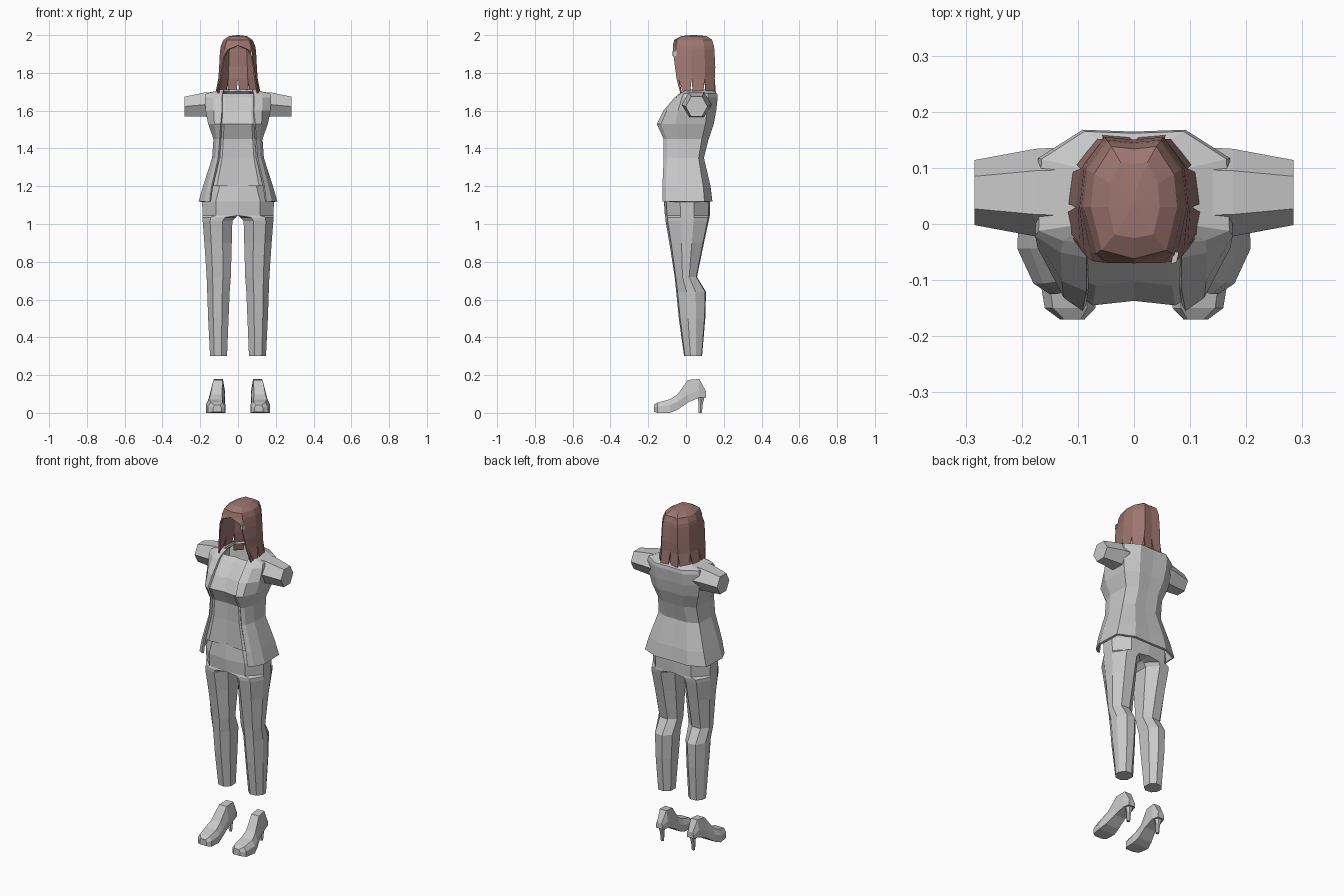
import bpy
import bmesh
import math
from mathutils import Vector

default_cube = bpy.data.objects.get("Cube")
if default_cube:
    bpy.data.objects.remove(default_cube, do_unlink=True)


def make_material(name, color):
    material = bpy.data.materials.new(name)
    material.use_nodes = True
    material.diffuse_color = (*color, 1)
    material.node_tree.nodes["Principled BSDF"].inputs["Base Color"].default_value = (*color, 1)
    return material


cloth = make_material("cloth grey", (0.58, 0.58, 0.58))
brown = make_material("hair brown", (0.34, 0.18, 0.16))


def loft(name, rings, material, closed=True, mirrored=True, thickness=0, extra=()):
    """Skin a list of point rings; closed rings also get end caps."""
    bm = bmesh.new()
    rows = [[bm.verts.new(p) for p in ring] for ring in rings]
    count = len(rows[0])
    for low, high in zip(rows, rows[1:]):
        for i in range(count if closed else count - 1):
            j = (i + 1) % count
            bm.faces.new((low[i], low[j], high[j], high[i]))
    if closed:
        bm.faces.new(rows[0][::-1])
        bm.faces.new(rows[-1])
    for quad in extra:
        bm.faces.new([bm.verts.new(p) for p in quad])
    bmesh.ops.remove_doubles(bm, verts=bm.verts, dist=0.0005)
    if closed:
        bmesh.ops.recalc_face_normals(bm, faces=bm.faces)
    # Faces lying on the mirror plane are hidden inside
    inner = [f for f in bm.faces if mirrored and all(abs(v.co.x) < 0.0001 for v in f.verts)]
    bmesh.ops.delete(bm, geom=inner, context="FACES")
    mesh = bpy.data.meshes.new(name)
    bm.to_mesh(mesh)
    bm.free()
    mesh.materials.append(material)
    obj = bpy.data.objects.new(name, mesh)
    bpy.context.collection.objects.link(obj)
    if mirrored:
        obj.modifiers.new("Mirror", "MIRROR")
    if thickness:
        shell = obj.modifiers.new("Solidify", "SOLIDIFY")
        shell.thickness = thickness
        shell.offset = -1
    return obj


# Jacket: z, half width, front y, back y, x of the open front edge
jacket_levels = [
    (1.12, .208, -.125, .14, .15),
    (1.2, .185, -.125, .13, .14),
    (1.35, .137, -.118, .095, .105),
    (1.45, .13, -.118, .12, .097),
    (1.53, .158, -.155, .147, .092),
    (1.6, .172, -.12, .16, .085),
    (1.67, .176, -.06, .168, .085),
    (1.69, .17, -.035, .165, .083),
    (1.712, .09, 0, .14, .075),
]


def jacket_ring(z, w, front, back, edge):
    return [(edge, front, z), ((edge + w) / 2, front * .85, z), (w, front * .35, z),
            (w * .97, back * .7, z), (w * .52, back, z), (0, back * .98, z)]


loft("jacket", [jacket_ring(*level) for level in jacket_levels], cloth,
     closed=False, thickness=.012)


# Shirt: front panel tucked just behind the jacket edges
def shirt_ring(z, w, front, back, edge):
    return [(0, front + .018, z), (edge * .8, front + .01, z),
            ((edge + w) / 2, front * .85 + .018, z), (w - .02, front * .35, z)]


loft("shirt", [shirt_ring(*level) for level in jacket_levels[1:-1]], cloth, closed=False)

# Trousers: z, inner x, outer x, front y, back y
leg_levels = [
    (.3, .058, .148, -.01, .085),
    (.5, .05, .158, -.038, .102),
    (.64, .044, .163, -.052, .106),
    (.72, .038, .166, -.06, .058),
    (.9, .033, .178, -.088, .095),
    (1.015, .03, .187, -.108, .12),
    (1.035, .012, .188, -.11, .124),
    (1.045, -.1, .188, -.112, .126),
    (1.12, -.1, .19, -.117, .128),
    (1.21, -.1, .16, -.108, .105),
]
leg_outline = [(0, .25), (.33, 0), (.75, .05), (1, .35), (1, .65), (.75, .97), (.33, 1), (0, .75)]


def leg_ring(z, inner, outer, front, back):
    ring = []
    for u, v in leg_outline:
        x = inner + u * (outer - inner)
        ring.append((x if x > .006 else 0, front + v * (back - front), z))
    return ring


loft("trousers", [leg_ring(*level) for level in leg_levels], cloth)

# Sleeves: six-sided tubes, x, centre z, half depth, half height
sleeve_levels = [(.14, 1.632, .08, .066), (.176, 1.632, .078, .064), (.284, 1.622, .058, .052)]


def sleeve_ring(x, z, depth, height):
    ring = []
    for i in range(6):
        a = math.radians(60 * i)
        ring.append((x, .056 + depth * math.cos(a), z + height * math.sin(a) / math.sin(math.pi / 3)))
    return ring


loft("sleeves", [sleeve_ring(*level) for level in sleeve_levels], cloth)

# Shoes: y, centre x, half width, sole z, top z
shoe_levels = [
    (-.17, .11, .022, .006, .042),
    (-.15, .114, .045, 0, .055),
    (-.085, .118, .052, 0, .072),
    (-.045, .115, .044, .016, .098),
    (.01, .106, .036, .055, .174),
    (.07, .102, .032, .08, .18),
    (.105, .102, .022, .082, .115),
]


def shoe_ring(y, x, w, low, high):
    rim = low + min(.042, (high - low) * .6)
    return [(x - w, y, low), (x + w, y, low), (x + w, y, rim),
            (x + w * .68, y, high), (x - w * .68, y, high), (x - w, y, rim)]


loft("shoes", [shoe_ring(*level) for level in shoe_levels], cloth)


# Heels: tapering stems
def heel_ring(z, y, r):
    corners = [math.radians(60 * i) for i in range(6)]
    return [(.102 + r * math.cos(a), y + r * math.sin(a), z) for a in corners]


loft("heels", [heel_ring(0, .075, .01), heel_ring(.05, .078, .013), heel_ring(.1, .08, .025)], cloth)

# Hair: z, half width, front y, back y, x of the face opening
hair_levels = [
    (1.77, .104, -.05, .152, .092),
    (1.83, .1, -.058, .155, .085),
    (1.89, .097, -.066, .152, .074),
    (1.925, .094, -.069, .15, .052),
    (1.945, .09, -.07, .147, 0),
    (1.975, .077, -.062, .138, 0),
    (1.995, .046, -.025, .11, 0),
    (2, 0, .04, .05, 0),
]


def hair_ring(z, w, front, back, edge):
    return [(edge, front, z), (max(edge + .004, w * .75), front * .75, z), (w, .03, z),
            (w * .92, back * .65, z), (w * .52, back, z), (0, back * .97, z)]


# Loose strands taper below the lowest hair ring
hair_rings = [hair_ring(*level) for level in hair_levels]
tip_ring = [Vector(p) for p in hair_ring(1.68, .122, -.028, .162, .108)]
strands = []
for i in range(5):
    a, b = tip_ring[i], tip_ring[i + 1]
    drop = Vector((0, 0, -.025 if i > 2 else .012 * (i % 2)))
    strands.append((a.lerp(b, .1) + drop, a.lerp(b, .8) + drop,
                    hair_rings[0][i + 1], hair_rings[0][i]))
loft("hair", hair_rings, brown, closed=False, thickness=.007, extra=strands)

# Small clip on the left of the fringe
clip = [[(x, y, z) for x, y in ((.066, -.071), (.076, -.068), (.08, -.05), (.07, -.05))]
        for z in (1.89, 1.915)]
loft("hair_clip", clip, cloth, mirrored=False)
